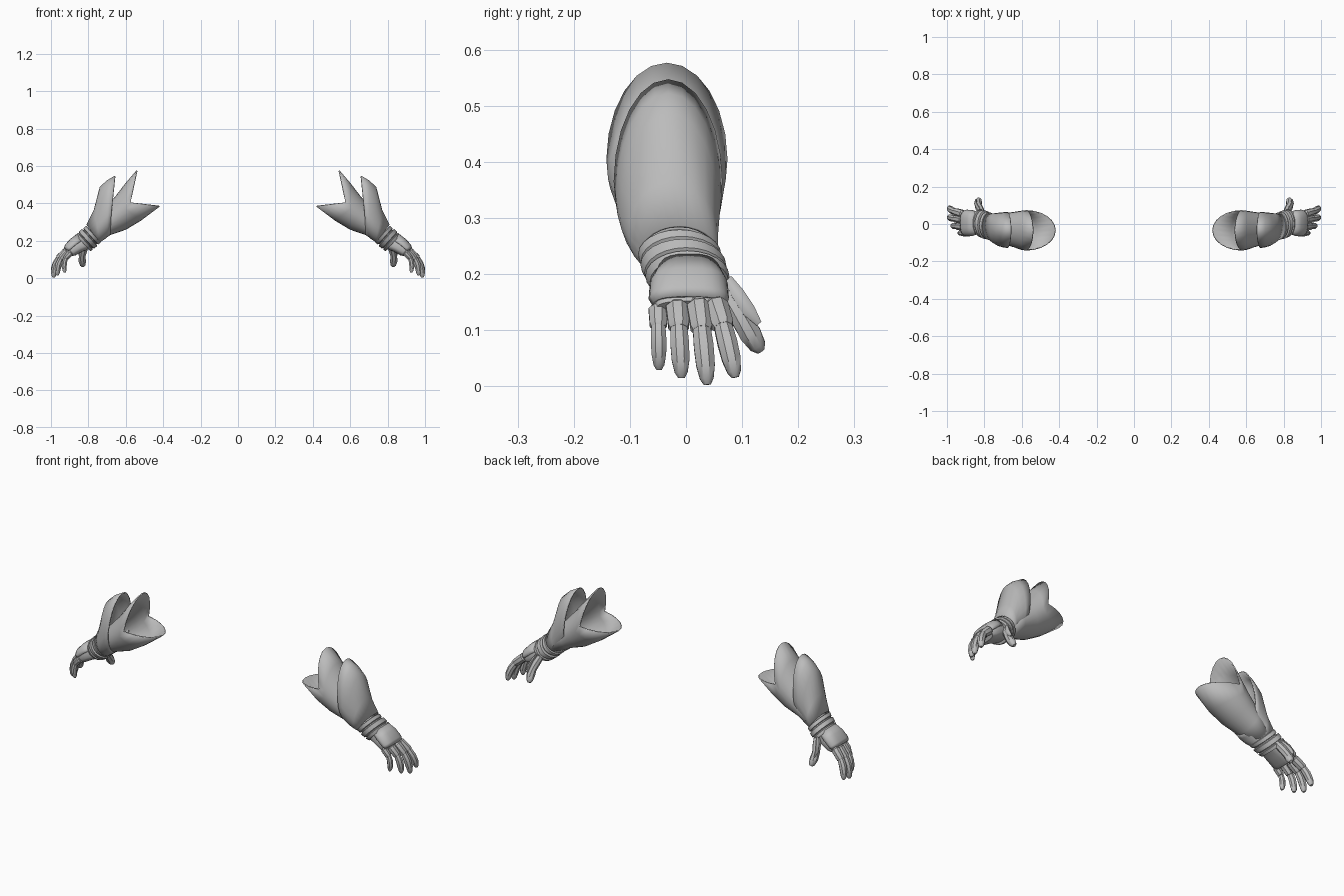
import bpy, bmesh, math
from mathutils import Vector

cube = bpy.data.objects.get("Cube")
if cube:
    bpy.data.objects.remove(cube, do_unlink=True)

GREY = bpy.data.materials.new("armour grey")
GREY.use_nodes = True
COL = (0.5, 0.5, 0.5, 1)
GREY.diffuse_color = COL
GREY.node_tree.nodes["Principled BSDF"].inputs["Base Color"].default_value = COL


def skin(name, rings, closed=True, caps=(False, False), thick=0.0, angle=35):
    """Bridge rings of points, then mirror the part to the other arm."""
    bm = bmesh.new()
    rows = [[bm.verts.new(p) for p in ring] for ring in rings]
    n = len(rows[0])
    for a, b in zip(rows, rows[1:]):
        for i in range(n if closed else n - 1):
            j = (i + 1) % n
            bm.faces.new((a[i], a[j], b[j], b[i]))
    for row, cap in zip((rows[0], rows[-1]), caps):
        if cap:
            bm.faces.new(row)
    bmesh.ops.recalc_face_normals(bm, faces=bm.faces)
    me = bpy.data.meshes.new(name)
    bm.to_mesh(me)
    bm.free()
    for p in me.polygons:
        p.use_smooth = True
    me.set_sharp_from_angle(angle=math.radians(angle))
    me.materials.append(GREY)
    ob = bpy.data.objects.new(name, me)
    bpy.context.collection.objects.link(ob)
    if thick:
        mod = ob.modifiers.new("thickness", "SOLIDIFY")
        mod.thickness = thick
        mod.offset = 0
    mod = ob.modifiers.new("other arm", "MIRROR")
    mod.use_axis[0] = True
    return ob


def section(top, mid, low, width, cy, n=24, arc=360, square=1.0):
    """Bent ellipse through a top, a side and a bottom point given as (x, z)."""
    pts = []
    t, m, b = (Vector((p[0], 0, p[1])) for p in (top, mid, low))
    for i in range(n):
        a = math.radians(-arc / 2 + arc * i / (n if arc == 360 else n - 1))
        c, s = math.cos(a), math.sin(a)
        c = math.copysign(abs(c) ** square, c)
        s = math.copysign(abs(s) ** square, s)
        p = m + (t - m) * c if c > 0 else m - (b - m) * c
        pts.append(p + Vector((0, cy + width * s, 0)))
    return pts


def tube(name, path, radii, n=8, flat=1.0, angle=40):
    """Round or flattened limb along a path, with rounded ends."""
    path = [Vector(p) for p in path]
    rings = []
    for i, (p, r) in enumerate(zip(path, radii)):
        d = (path[min(i + 1, len(path) - 1)] - path[max(i - 1, 0)]).normalized()
        side = (Vector((0, 1, 0)) - d * d.y).normalized()
        up = d.cross(side)
        rings.append([p + side * r * math.cos(2 * math.pi * (k + 0.5) / n)
                      + up * r * flat * math.sin(2 * math.pi * (k + 0.5) / n)
                      for k in range(n)])
    return skin(name, rings, caps=(True, True), angle=angle)


# Flared elbow cuff with pointed upper and lower tips
skin("elbow_cuff", [section(*s) for s in (
    ((.54, .575), (.575, .405), (.42, .385), .105, -.034),
    ((.60, .505), (.60, .37), (.52, .31), .102, -.034),
    ((.65, .44), (.64, .335), (.60, .262), .092, -.030),
    ((.73, .35), (.70, .29), (.68, .235), .078, -.025),
    ((.79, .28), (.765, .24), (.745, .195), .062, -.012))], thick=.006)

# Overlapping forearm plate
skin("forearm_plate", [section(*s) for s in (
    ((.657, .545), (.675, .365), (.685, .232), .094, -.032),
    ((.70, .52), (.70, .335), (.70, .222), .091, -.031),
    ((.737, .485), (.725, .305), (.715, .21), .086, -.029),
    ((.768, .365), (.75, .27), (.735, .197), .077, -.023),
    ((.808, .285), (.775, .24), (.75, .187), .066, -.012))], thick=.006)

# Ridged wrist bands
bands = []
START, END = Vector((.772, -.012, .237)), Vector((.828, .006, .187))
ACROSS = Vector((.038, 0, .042))
profile = ((0, .92), (.04, 1.06), (.26, 1.04), (.3, .93), (.36, .93), (.4, 1.09),
           (.68, 1.06), (.72, .94), (.76, .94), (.8, 1.07), (1, 1.0), (1, .85))
for t, k in profile:
    c = START.lerp(END, t)
    hi, lo = c + ACROSS * k, c - ACROSS * k
    bands.append(section((hi.x, hi.z), (c.x, c.z), (lo.x, lo.z), .07 * k, c.y))
skin("wrist_bands", bands, caps=(True, True), angle=30)

# Hand with a rounded square section
palm = (((.848, .228), (.825, .19), (.795, .155), .055, .005),
        ((.882, .203), (.857, .172), (.832, .142), .063, .005),
        ((.912, .172), (.888, .147), (.868, .122), .064, .005),
        ((.922, .152), (.905, .136), (.888, .118), .058, .005))
skin("palm", [section(*s, square=.7) for s in palm], caps=(True, True))

# Curved plate over the back of the hand
skin("hand_plate", [section(*s, n=13, arc=170, square=.7) for s in (
    ((.86, .234), (.825, .195), (.8, .155), .054, .005),
    ((.893, .209), (.857, .175), (.832, .142), .067, .005),
    ((.922, .178), (.888, .15), (.868, .122), .069, .005),
    ((.928, .160), (.90, .143), (.88, .118), .063, .005))],
    closed=False, thick=.006)

# Fingers: knuckle and tip as (x, z), with their y positions
for name, y0, y1, knuckle, tip, r in (
        ("index", .052, .088, (.91, .148), (.988, .016), .019),
        ("middle", .022, .038, (.912, .148), (.986, .003), .019),
        ("ring", -.016, -.008, (.905, .145), (.965, .015), .018),
        ("little", -.05, -.048, (.89, .14), (.925, .03), .015)):
    k, e = Vector((knuckle[0], y0, knuckle[1])), Vector((tip[0], y1, tip[1]))
    bow = Vector((.018, 0, .01))

    def along(t):
        return k.lerp(e, t) + bow * (4 * t * (1 - t))

    steps = (0, .2, .38, .42, .6, .8, .94, 1)
    sizes = (.9, .95, .85, .92, 1.0, .95, .7, .35)
    tube(name + "_finger", [along(t) for t in steps], [r * s for s in sizes])
    tube(name + "_finger_plate", [along(t) for t in (.02, .06, .36, .4)],
         [r * s for s in (.9, 1.2, 1.1, .9)], n=8, angle=30)

# Thumb and its slim outer plate
tube("thumb", ((.812, .055, .185), (.825, .08, .15), (.833, .098, .12),
               (.833, .115, .093), (.83, .128, .072), (.828, .134, .063)),
     (.018, .021, .019, .021, .016, .008))
tube("thumb_plate", ((.825, .075, .192), (.838, .092, .165), (.847, .112, .135),
                     (.845, .130, .112)), (.008, .013, .013, .006), flat=.6)
